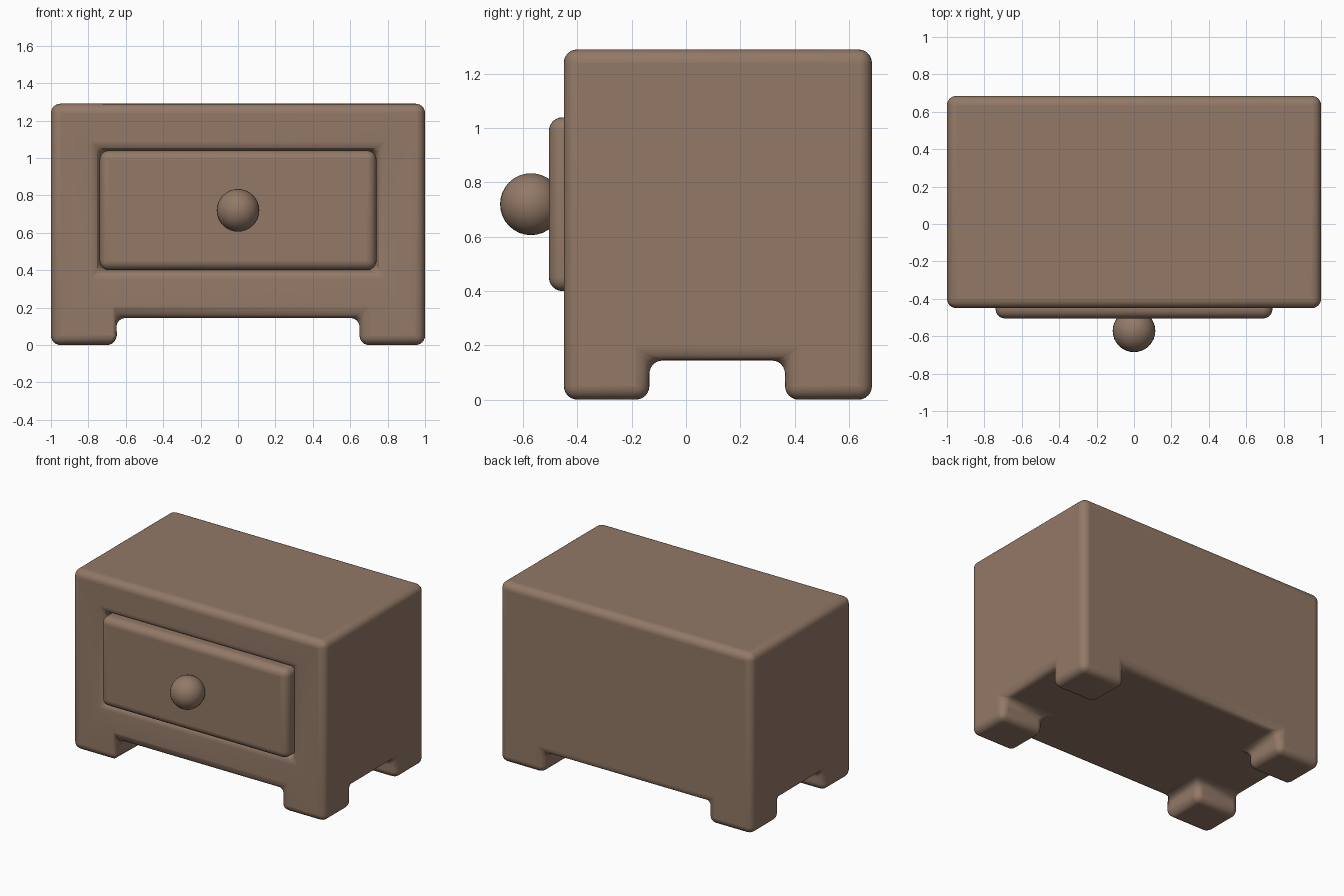
import bpy, bmesh, math
from mathutils import Vector

if "Cube" in bpy.data.objects:
    bpy.data.objects.remove(bpy.data.objects["Cube"])

RADIUS = 0.05
wood = bpy.data.materials.new("wood")
wood.diffuse_color = (0.29, 0.19, 0.135, 1)
wood.use_nodes = True
wood.node_tree.nodes["Principled BSDF"].inputs["Base Color"].default_value = wood.diffuse_color


def add_object(name, bm):
    bmesh.ops.recalc_face_normals(bm, faces=bm.faces)
    mesh = bpy.data.meshes.new(name)
    bm.to_mesh(mesh)
    bm.free()
    obj = bpy.data.objects.new(name, mesh)
    bpy.context.collection.objects.link(obj)
    mesh.materials.append(wood)
    return obj


def box(name, lo, hi):
    bm = bmesh.new()
    bmesh.ops.create_cube(bm, size=1)
    for v in bm.verts:
        v.co = Vector([hi[i] if v.co[i] > 0 else lo[i] for i in range(3)])
    return add_object(name, bm)


def round_edges(obj):
    bevel = obj.modifiers.new("round", 'BEVEL')
    bevel.width = RADIUS
    bevel.segments = 6
    bevel.limit_method = 'ANGLE'
    bevel.angle_limit = math.radians(40)
    bevel.use_clamp_overlap = False


def smooth(obj):
    bpy.ops.object.select_all(action='DESELECT')
    obj.select_set(True)
    bpy.context.view_layer.objects.active = obj
    bpy.ops.object.shade_smooth_by_angle(angle=math.radians(30))


# Cabinet: 3x3 footprint raised to full height, corner cells pulled down as feet
xs = (-1, -0.65, 0.65, 1)
ys = (-0.45, -0.135, 0.365, 0.685)
bm = bmesh.new()
grid = [[bm.verts.new((x, y, 0.145)) for x in xs] for y in ys]
cells = [[bm.faces.new((grid[j][i], grid[j][i + 1], grid[j + 1][i + 1], grid[j + 1][i]))
          for i in range(3)] for j in range(3)]
corners = [cells[j][i] for j in (0, 2) for i in (0, 2)]
for faces, dz, keep in (([f for row in cells for f in row], 1.145, True),
                        (corners, -0.145, False)):
    out = bmesh.ops.extrude_face_region(bm, geom=faces, use_keep_orig=keep)
    moved = [g for g in out["geom"] if isinstance(g, bmesh.types.BMVert)]
    bmesh.ops.translate(bm, verts=moved, vec=(0, 0, dz))
    if not keep:
        bmesh.ops.delete(bm, geom=[f for f in faces if f.is_valid], context='FACES_ONLY')
bmesh.ops.recalc_face_normals(bm, faces=bm.faces)
bmesh.ops.dissolve_limit(bm, angle_limit=math.radians(1), verts=bm.verts, edges=bm.edges)
cabinet = add_object("cabinet", bm)

# Rounded drawer opening
cutter = box("opening_cutter", (-0.74, -0.6, 0.40), (0.74, -0.30, 1.04))
cutter.hide_render = True
cutter.hide_set(True)
cut = cabinet.modifiers.new("opening", 'BOOLEAN')
cut.object = cutter
cut.solver = 'EXACT'
round_edges(cabinet)
smooth(cabinet)

# Drawer
drawer = box("drawer", (-0.74, -0.505, 0.40), (0.74, -0.305, 1.04))
round_edges(drawer)
smooth(drawer)

# Round knob
bm = bmesh.new()
bmesh.ops.create_uvsphere(bm, u_segments=32, v_segments=16, radius=0.114)
bmesh.ops.translate(bm, verts=bm.verts, vec=(0, -0.571, 0.72))
smooth(add_object("knob", bm))
